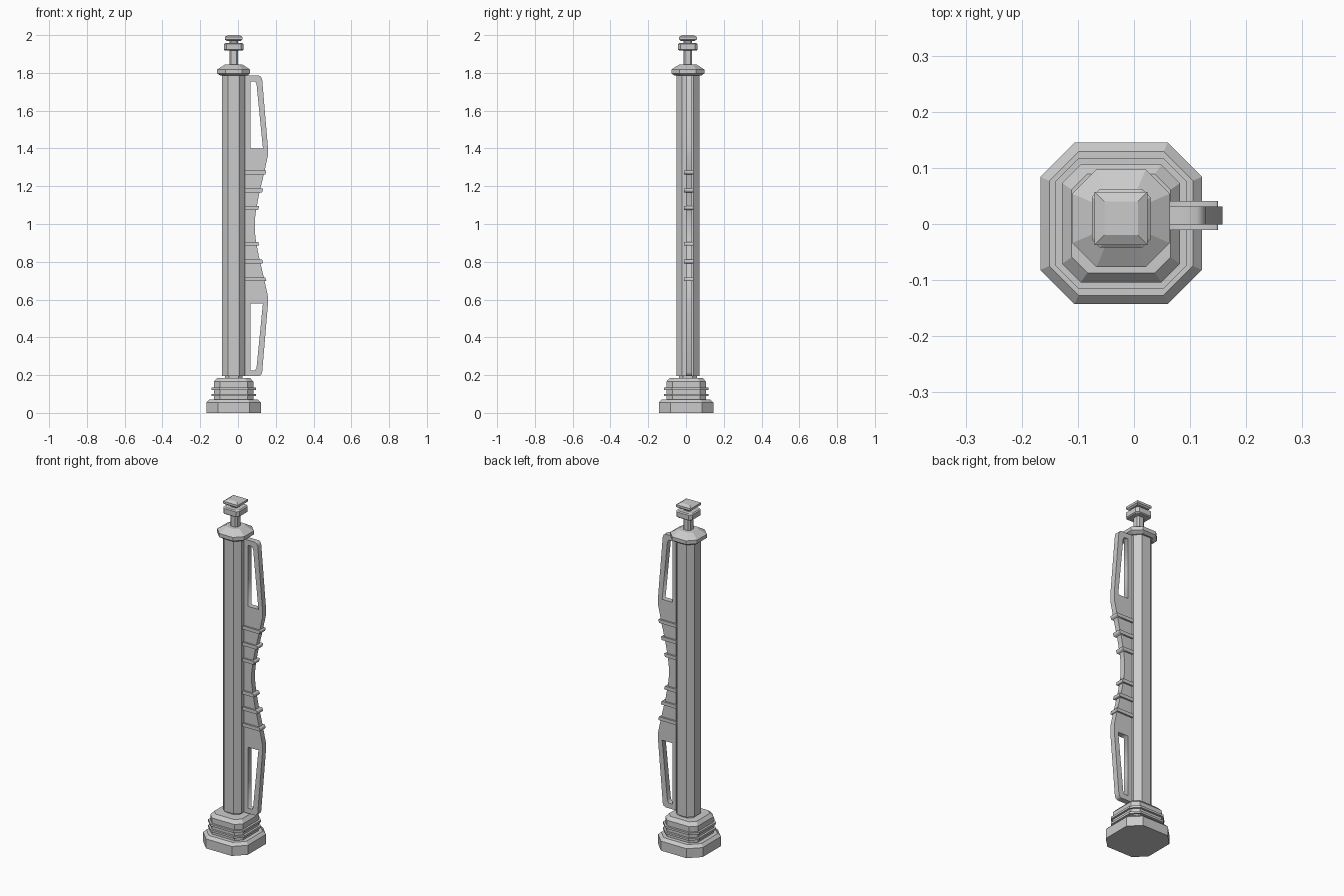
import bpy, bmesh

if "Cube" in bpy.data.objects:
    bpy.data.objects.remove(bpy.data.objects["Cube"])

CX = -0.023      # shared axis of the pillar parts
CY = 0.01        # column sits slightly behind the base centre
MID = 0.99       # mirror height of the handle


def loft(name, rings, cy):
    """Stack of chamfered-square rings given as (half width, half flat, z)."""
    bm = bmesh.new()
    loops = []
    for h, f, z in rings:
        pts = [(h, -f), (h, f), (f, h), (-f, h), (-h, f), (-h, -f), (-f, -h), (f, -h)]
        loops.append([bm.verts.new((CX + x, cy + y, z)) for x, y in pts])
    for a, b in zip(loops, loops[1:]):
        for i in range(8):
            j = (i + 1) % 8
            bm.faces.new((a[i], a[j], b[j], b[i]))
    bm.faces.new(loops[0][::-1])
    bm.faces.new(loops[-1])
    bmesh.ops.remove_doubles(bm, verts=bm.verts, dist=1e-5)
    bmesh.ops.recalc_face_normals(bm, faces=bm.faces)
    mesh = bpy.data.meshes.new(name)
    bm.to_mesh(mesh)
    bm.free()
    obj = bpy.data.objects.new(name, mesh)
    bpy.context.collection.objects.link(obj)
    return obj


def plate(name, outlines, half_depth, y):
    """Flat plate from x-z outlines; later outlines cut holes."""
    cu = bpy.data.curves.new(name, 'CURVE')
    cu.dimensions = '2D'
    cu.fill_mode = 'BOTH'
    cu.extrude = half_depth
    for pts in outlines:
        sp = cu.splines.new('POLY')
        sp.points.add(len(pts) - 1)
        for p, (x, z) in zip(sp.points, pts):
            p.co = (x, z, 0, 1)
        sp.use_cyclic_u = True
    obj = bpy.data.objects.new(name, cu)
    bpy.context.collection.objects.link(obj)
    obj.rotation_euler.x = 1.5707963
    obj.location.y = y
    bpy.ops.object.select_all(action='DESELECT')
    obj.select_set(True)
    bpy.context.view_layer.objects.active = obj
    bpy.ops.object.convert(target='MESH')
    return bpy.context.object


def flip(pts):
    return [(x, 2 * MID - z) for x, z in reversed(pts)]


# Stepped base
loft("base_foot", [(.144, .083, 0), (.144, .083, .055), (.128, .076, .071)], 0.001)
loft("base_tier", [(.105, .072, .06), (.105, .072, .165), (.088, .06, .184)], 0.001)
for i, z in enumerate((.095, .128)):
    loft(f"base_ring_{i}", [(.117, .075, z - .006), (.117, .075, z + .006)], 0.001)
loft("base_pad", [(.047, .025, .18), (.047, .025, .2)], CY)

# Column and collar
loft("column", [(.061, .03, .195), (.061, .03, 1.8)], CY)
loft("collar", [(.07, .036, 1.785), (.087, .044, 1.797), (.087, .044, 1.818),
                (.045, .026, 1.845)], CY)

# Finial: neck, knob and square cap
loft("finial_neck", [(.023, .014, 1.84), (.023, .014, 1.98)], CY)
loft("finial_knob", [(.046, .033, 1.918), (.052, .038, 1.923), (.052, .038, 1.952),
                     (.046, .033, 1.957)], CY)
loft("finial_cap", [(.038, .038, 1.97), (.047, .047, 1.977), (.047, .047, 1.99),
                    (.03, .03, 2.0)], CY)

# Side handle with two long openings
upper = [(.03, 1.785), (.112, 1.785), (.122, 1.779), (.128, 1.765), (.158, 1.41),
         (.158, 1.36), (.136, 1.26), (.111, 1.155), (.095, 1.07), (.089, 1.02)]
hole = [(.065, 1.755), (.09, 1.755), (.098, 1.742), (.132, 1.4), (.065, 1.4)]
HY = CY + .005
plate("handle", [upper + flip(upper), hole, flip(hole)], .016, HY)

# Grip ribs, mirrored about the middle
for i, (z, x) in enumerate(((1.273, .15), (1.178, .133), (1.085, .112))):
    rib = [(.03, z - .01), (x - .005, z - .01), (x, z + .008), (x - .004, z + .01), (.03, z + .01)]
    plate(f"upper_rib_{i}", [rib], .026, HY)
    plate(f"lower_rib_{i}", [flip(rib)], .026, HY)
